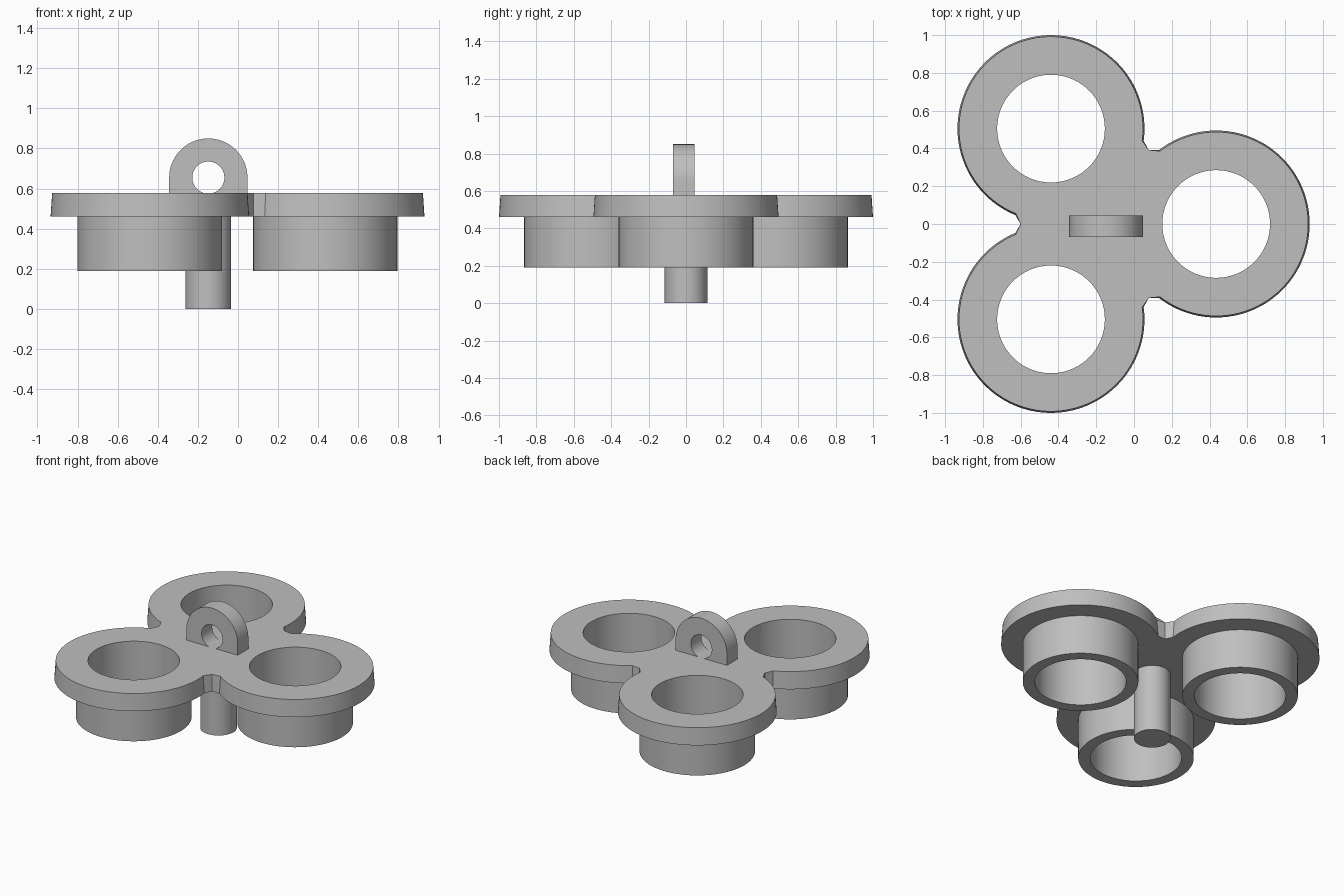
import bpy, bmesh
from math import sin, cos, radians, pi
from mathutils import Vector, Matrix

if "Cube" in bpy.data.objects:
    bpy.data.objects.remove(bpy.data.objects["Cube"])

CX = -0.148          # x of the hub axis
ARM = 0.583          # hub to lobe centre
SEG = 96

grey = bpy.data.materials.new("grey plastic")
grey.diffuse_color = (0.52, 0.52, 0.52, 1)
grey.use_nodes = True
grey.node_tree.nodes["Principled BSDF"].inputs["Base Color"].default_value = grey.diffuse_color


def arc(cx, cy, r, a0=0.0, a1=360.0, n=SEG):
    """Points on an arc; a full turn leaves out the repeated end point."""
    steps = n if a1 - a0 >= 360 else n - 1
    return [(cx + r * cos(radians(a0 + (a1 - a0) * i / steps)),
             cy + r * sin(radians(a0 + (a1 - a0) * i / steps))) for i in range(n)]


def spin(points, k):
    """Turn 2D points about the hub by k thirds of a circle."""
    rot = Matrix.Rotation(2 * pi * k / 3, 2)
    hub = Vector((CX, 0))
    return [tuple(rot @ (Vector(p) - hub) + hub) for p in points]


def solid(name, loops, z0, z1, upright=False, top_cap=True):
    """Prism between (bottom, top) outline pairs; inner loops become holes."""
    bm = bmesh.new()
    rims = ([], [])
    for low, high in loops:
        rows = [[bm.verts.new((x, y, z)) for x, y in pts]
                for pts, z in ((low, z0), (high, z1))]
        n = len(low)
        for i in range(n):
            j = (i + 1) % n
            bm.faces.new((rows[0][i], rows[0][j], rows[1][j], rows[1][i]))
            for row, rim in zip(rows, rims):
                rim.append(bm.edges.get((row[i], row[j])))
    for rim in rims[:2 if top_cap else 1]:
        bmesh.ops.triangle_fill(bm, edges=rim, use_beauty=True)
    if upright:      # outline (x, y) becomes (x, z), depth runs along y
        for v in bm.verts:
            v.co = (v.co.x, v.co.z, v.co.y)
    bmesh.ops.recalc_face_normals(bm, faces=bm.faces)
    for f in bm.faces:
        f.smooth = True
    mesh = bpy.data.meshes.new(name)
    bm.to_mesh(mesh)
    bm.free()
    mesh.materials.append(grey)
    mesh.set_sharp_from_angle(angle=radians(30))
    obj = bpy.data.objects.new(name, mesh)
    bpy.context.collection.objects.link(obj)
    return obj


lobe_x = CX + ARM

# Three-lobed flange with slightly tapered rim, notches and holes
low, high, holes = [], [], []
notch = (CX + 0.452 * cos(pi / 3), 0.452 * sin(pi / 3))
for k in range(3):
    low += spin(arc(lobe_x, 0, 0.495, -127.6, 127.6) + [notch], k)
    high += spin(arc(lobe_x, 0, 0.487, -127.6, 127.6) + [notch], k)
    hole = spin(arc(lobe_x, 0, 0.285), k)
    holes.append((hole, hole))
solid("flange_plate", [(low, high)] + holes, 0.46, 0.578)

# Open sockets below each lobe
for k in range(3):
    wall = spin(arc(lobe_x, 0, 0.36), k)
    solid(f"socket_{k + 1}", [(wall, wall), holes[k]], 0.19, 0.46, top_cap=False)

# Central post
post = arc(CX, 0, 0.114, n=64)
solid("centre_post", [(post, post)], 0.0, 0.46, top_cap=False)

# Upright hanging lug with round eye
lug = [(CX - 0.195, 0.565), (CX + 0.195, 0.565)] + arc(CX, 0.655, 0.195, 0, 180, 49)
eye = arc(CX, 0.655, 0.08, n=48)
solid("hanging_lug", [(lug, lug), (eye, eye)], -0.07, 0.045, upright=True)
